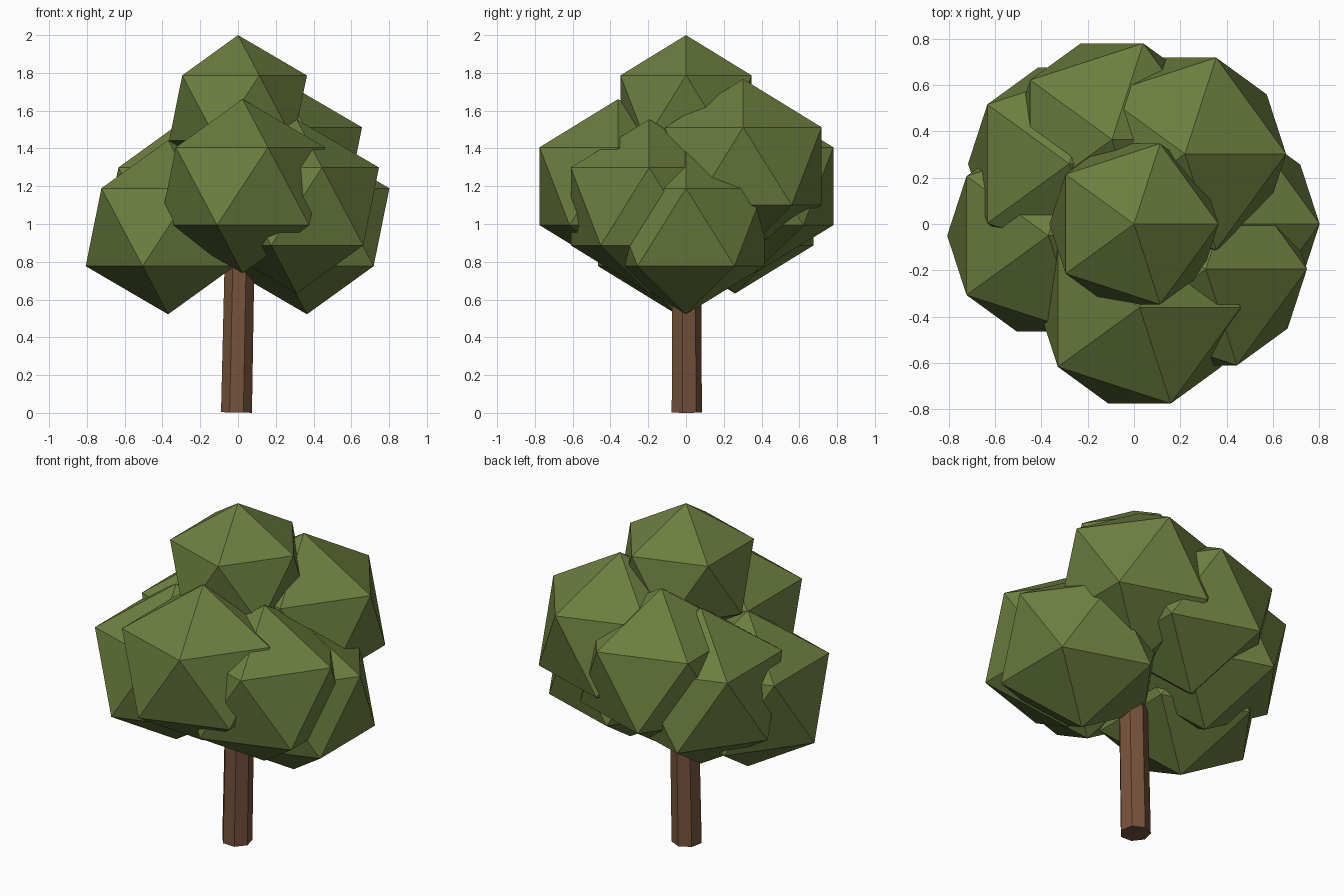
import bpy
import math

if "Cube" in bpy.data.objects:
    bpy.data.objects.remove(bpy.data.objects["Cube"])


def material(name, rgb):
    mat = bpy.data.materials.new(name)
    mat.diffuse_color = (*rgb, 1)
    mat.use_nodes = True
    mat.node_tree.nodes["Principled BSDF"].inputs["Base Color"].default_value = mat.diffuse_color
    return mat


green = material("leaf_green", (0.15, 0.21, 0.05))
brown = material("bark_brown", (0.18, 0.085, 0.045))


def leaf_clump(name, centre, radius, height):
    """Slightly flattened 20-sided foliage ball."""
    bpy.ops.mesh.primitive_ico_sphere_add(subdivisions=1, radius=1, location=centre)
    ob = bpy.context.object
    ob.name = name
    ob.scale = (radius, radius, height)
    ob.data.materials.append(green)
    return ob


# Trunk: seven-sided, leaning slightly to the right
LEAN = 0.02
LENGTH = 1.0
bpy.ops.mesh.primitive_cone_add(
    vertices=7, radius1=0.084, radius2=0.08, depth=LENGTH,
    location=(-0.008 + LEAN * LENGTH / 2, 0, LENGTH / 2 + 0.002),
    rotation=(0, LEAN, 0))
trunk = bpy.context.object
trunk.name = "trunk"
trunk.data.materials.append(brown)

# Crown: ring of clumps spiralling upwards
clumps = {
    "left": (-0.37, -0.05, 0.983),
    "right": (0.365, 0.0, 0.983),
    "front_right": (0.31, -0.195, 1.093),
    "back_left": (-0.28, 0.26, 1.093),
    "front": (0.024, -0.36, 1.2),
    "back": (-0.095, 0.365, 1.2),
    "back_right": (0.22, 0.303, 1.306),
}
for side, centre in clumps.items():
    leaf_clump("leaf_clump_" + side, centre, 0.488, 0.461)

# Topmost clump
leaf_clump("leaf_clump_top", (0, 0, 1.614), 0.408, 0.386)
